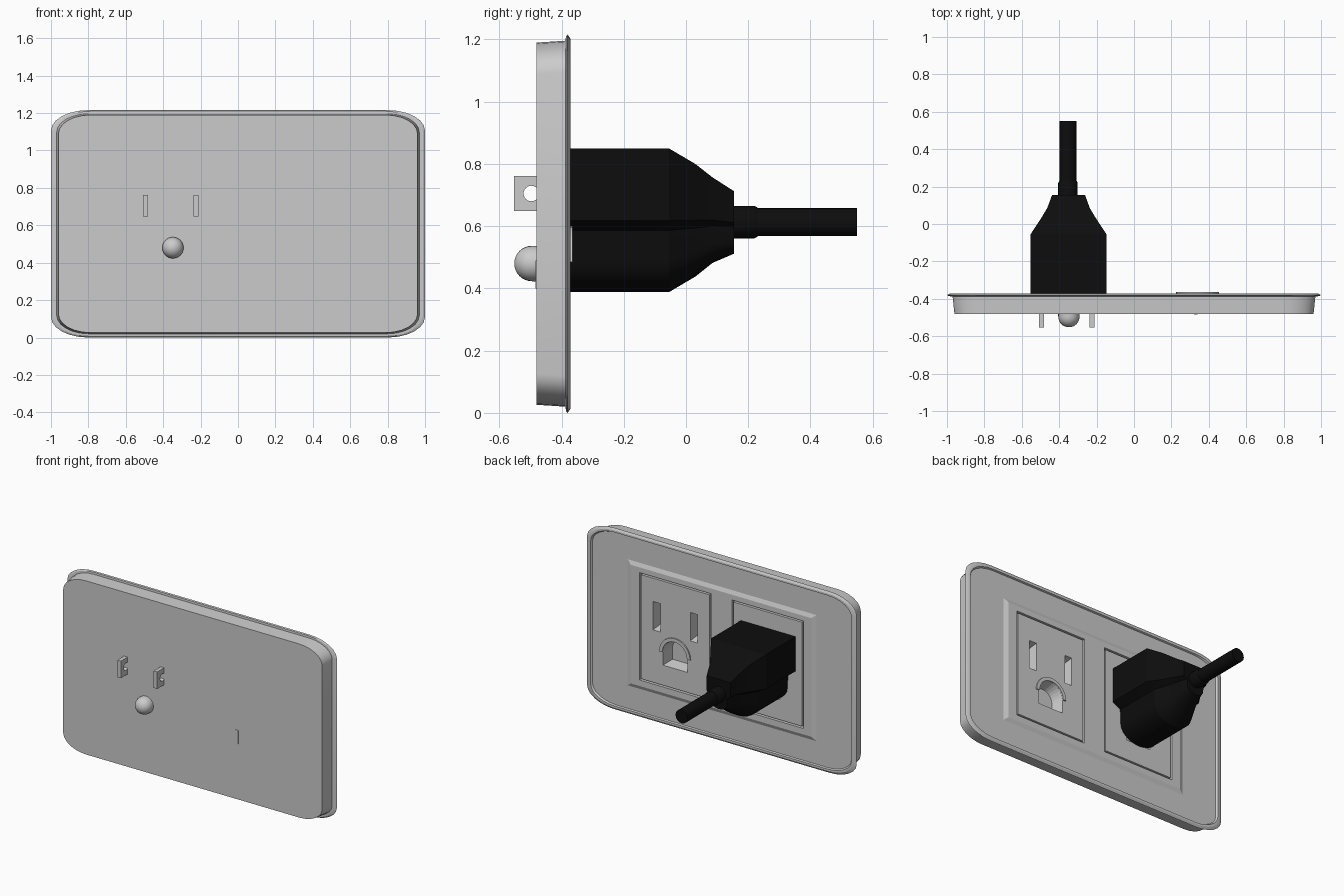
import bpy, bmesh
from math import pi, cos, sin, radians

if "Cube" in bpy.data.objects:
    bpy.data.objects.remove(bpy.data.objects["Cube"])

ZC = 0.608      # plate centre height
PX, SX = -0.345, 0.34   # plugged and empty outlet centres


def loft(name, rings, mat=None, smooth=30):
    """Skin matching xz rings placed at increasing y and cap both ends."""
    bm = bmesh.new()
    rows = [[bm.verts.new((x, y, z)) for x, z in pts] for y, pts in rings]
    n = len(rows[0])
    for a, b in zip(rows, rows[1:]):
        for i in range(n):
            bm.faces.new((a[i], a[(i + 1) % n], b[(i + 1) % n], b[i]))
    bm.faces.new(rows[0])
    bm.faces.new(rows[-1])
    bmesh.ops.recalc_face_normals(bm, faces=bm.faces)
    me = bpy.data.meshes.new(name)
    bm.to_mesh(me)
    bm.free()
    ob = bpy.data.objects.new(name, me)
    bpy.context.collection.objects.link(ob)
    if mat:
        me.materials.append(mat)
    if smooth:
        activate(ob)
        bpy.ops.object.shade_smooth_by_angle(angle=radians(smooth))
    return ob


def activate(ob):
    bpy.ops.object.select_all(action='DESELECT')
    bpy.context.view_layer.objects.active = ob
    ob.select_set(True)


def cut(ob, cutter):
    m = ob.modifiers.new("cut", 'BOOLEAN')
    m.operation, m.solver, m.object = 'DIFFERENCE', 'EXACT', cutter
    activate(ob)
    bpy.ops.object.modifier_apply(modifier=m.name)


def rect(x0, x1, z0, z1):
    return [(x0, z0), (x1, z0), (x1, z1), (x0, z1)]


def box(name, x0, x1, y0, y1, z0, z1):
    r = rect(x0, x1, z0, z1)
    return loft(name, [(y0, r), (y1, r)], smooth=0)


def rounded(hx, hz, rx, rz, seg=6):
    pts = []
    for k, (sx, sz) in enumerate([(1, 1), (-1, 1), (-1, -1), (1, -1)]):
        for i in range(seg + 1):
            a = pi / 2 * (k + i / seg)
            pts.append((sx * (hx - rx) + rx * cos(a), ZC + sz * (hz - rz) + rz * sin(a)))
    return pts


def circle(cx, cz, r, n=24):
    return [(cx + r * cos(2 * pi * i / n), cz + r * sin(2 * pi * i / n)) for i in range(n)]


def arch(cx, cz, r, bottom, n=14):
    return [(cx + r * cos(pi * i / n), cz + r * sin(pi * i / n)) for i in range(n + 1)] + \
        [(cx - r, bottom), (cx + r, bottom)]


def drop(ob):
    bpy.data.objects.remove(ob, do_unlink=True)


# Wall plate: tapered box, flared rim and shallow dished face
plate = loft("wall_plate", [
    (-0.48, rounded(0.96, 0.582, 0.17, 0.10)),
    (-0.387, rounded(0.97, 0.588, 0.17, 0.10)),
    (-0.386, rounded(0.99, 0.602, 0.20, 0.11)),
    (-0.38, rounded(1.0, 0.608, 0.20, 0.11)),
    (-0.371, rounded(0.982, 0.594, 0.19, 0.105)),
    (-0.371, rounded(0.967, 0.582, 0.18, 0.10)),
    (-0.382, rounded(0.96, 0.578, 0.18, 0.10))], smooth=25)

# Raised centre panel with sloped border
panel = loft("centre_panel", [
    (-0.40, rect(-0.70, 0.70, 0.185, 1.03)),
    (-0.382, rect(-0.70, 0.70, 0.185, 1.03)),
    (-0.371, rect(-0.67, 0.67, 0.21, 1.005))], smooth=0)

for tag, cx in (("plugged", PX), ("empty", SX)):
    # Pocket leaving a thin gap around the outlet
    pocket = box("pocket", cx - 0.265, cx + 0.265, -0.465, -0.3, 0.25, 0.97)
    cut(plate, pocket)
    cut(panel, pocket)
    drop(pocket)
    outlet = box(tag + "_outlet", cx - 0.254, cx + 0.254, -0.467, -0.372, 0.261, 0.959)
    # Blade slots flare open toward the face
    for dx in (-0.138, 0.138):
        x = cx + dx
        slot = loft("slot", [
            (-0.45, rect(x - 0.018, x + 0.018, 0.63, 0.785)),
            (-0.37, rect(x - 0.027, x + 0.027, 0.612, 0.803))], smooth=0)
        cut(outlet, slot)
        drop(slot)
    hole = loft("ground_hole", [(-0.45, arch(cx, 0.485, 0.075, 0.41)),
                                (-0.37, arch(cx, 0.485, 0.092, 0.395))], smooth=0)
    cut(outlet, hole)
    drop(hole)
    # Low arched collar around the ground opening
    n = 14
    ring = [(cx + r * cos(a), 0.485 + r * sin(a))
            for r, seq in ((0.115, range(n + 1)), (0.092, range(n, -1, -1)))
            for a in [pi * i / n for i in seq]]
    loft(tag + "_ground_collar", [(-0.376, ring), (-0.364, ring)])

# Small contact showing through the front
box("ground_contact", 0.32, 0.34, -0.483, -0.46, 0.40, 0.49)

# Plug body: square upper half, rounded lower half
black = bpy.data.materials.new("black_rubber")
black.diffuse_color = (0.004, 0.004, 0.004, 1)
black.use_nodes = True
black.node_tree.nodes["Principled BSDF"].inputs["Base Color"].default_value = black.diffuse_color
half = [(1, 1), (1, 0.5), (0.72, 0.43), (0.70, 0.22)] + \
    [(0.70 * cos(a), 0.22 - 0.22 * sin(a)) for a in [pi / 2 * i / 6 for i in range(1, 7)]]
outline = half + [(-u, v) for u, v in reversed(half[:-1])]


def plug_ring(y, hw, lo, hi):
    return y, [(-0.35 + u * hw, lo + v * (hi - lo)) for u, v in outline]


loft("plug_body", [
    plug_ring(-0.373, 0.203, 0.388, 0.85),
    plug_ring(-0.055, 0.203, 0.388, 0.85),
    plug_ring(0.03, 0.147, 0.438, 0.80),
    plug_ring(0.085, 0.114, 0.482, 0.757),
    plug_ring(0.155, 0.088, 0.512, 0.712)], black, 20)

# Strain relief and cord
loft("strain_relief", [(y, circle(-0.353, 0.613, r)) for y, r in
                       ((0.14, 0.052), (0.22, 0.052), (0.23, 0.047))], black)
loft("cord", [(y, circle(-0.353, 0.613, 0.045)) for y in (0.15, 0.55)], black)

# Plug blades with contact holes
for side, x in (("left", -0.495), ("right", -0.225)):
    blade = box(side + "_blade", x - 0.013, x + 0.013, -0.553, -0.37, 0.648, 0.762)
    bpy.ops.mesh.primitive_cylinder_add(radius=0.025, depth=0.1, vertices=24,
                                        location=(x, -0.497, 0.705), rotation=(0, pi / 2, 0))
    drill = bpy.context.object
    cut(blade, drill)
    drop(drill)

# Round-ended ground pin
pin = [(-0.495 - 0.057 * cos(a), circle(-0.348, 0.48, 0.057 * sin(a)))
       for a in [pi / 2 * i / 8 for i in range(1, 9)]]
loft("ground_pin", [(-0.5518, circle(-0.348, 0.48, 0.004))] + pin
     + [(-0.37, circle(-0.348, 0.48, 0.057))])
